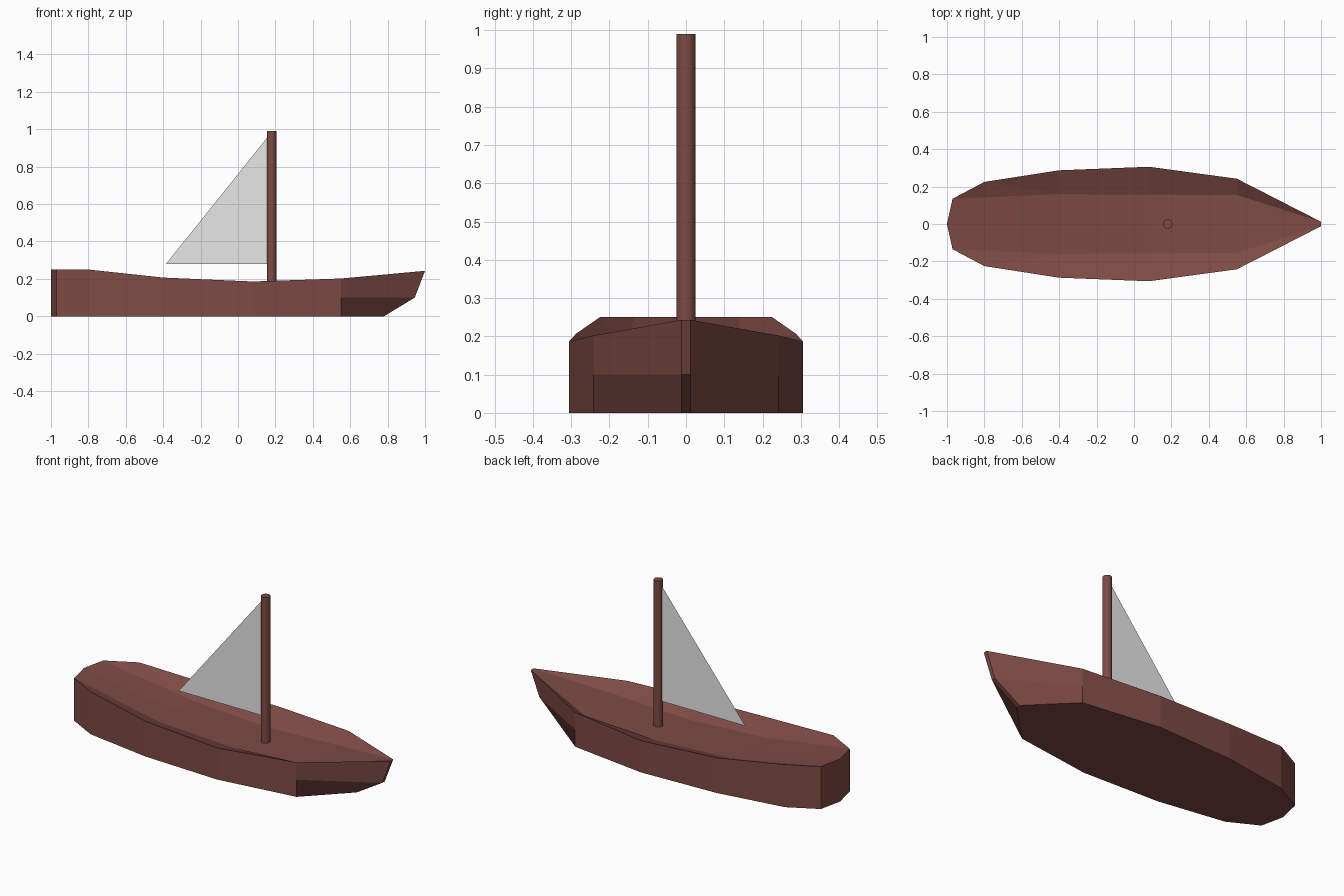
import bpy, bmesh

if "Cube" in bpy.data.objects:
    bpy.data.objects.remove(bpy.data.objects["Cube"])

def material(name, rgb):
    m = bpy.data.materials.new(name)
    m.diffuse_color = (*rgb, 1)
    m.use_nodes = True
    m.node_tree.nodes["Principled BSDF"].inputs["Base Color"].default_value = m.diffuse_color
    return m

wood = material("brown wood", (0.21, 0.07, 0.058))
cloth = material("sail cloth", (0.8, 0.8, 0.8))

def mesh_object(name, bm, mat):
    me = bpy.data.meshes.new(name)
    bm.to_mesh(me)
    bm.free()
    me.materials.append(mat)
    ob = bpy.data.objects.new(name, me)
    bpy.context.collection.objects.link(ob)
    return ob

# Hull stations from stern to bow: (x, half width)
plan = [(-1, 0.0), (-0.97, 0.135), (-0.8, 0.225), (-0.4, 0.287), (0.08, 0.306), (0.55, 0.242)]
sheer = [0.25, 0.25, 0.25, 0.207, 0.186, 0.202]
# Sunken deck line, inside the rail: (x, half width, z)
floor_line = [(-0.4, 0.16, 0.155), (0.08, 0.157, 0.13), (0.55, 0.155, 0.15)]

bm = bmesh.new()
for s in (-1, 1):
    def v(x, y, z):
        return bm.verts.new((x, s * y, z))

    def face(*vs):
        bm.faces.new(vs)

    # Side rows: keel, chine and rail, each ending at the raked bow
    keel = [v(x, y, 0) for x, y in plan] + [v(0.78, 0.012, 0)]
    chine = [v(x, y, 0.1) for x, y in plan] + [v(0.945, 0.012, 0.1)]
    rail = [v(x, y, z) for (x, y), z in zip(plan, sheer)] + [v(1, 0.012, 0.243)]
    for lo, hi in ((keel, chine), (chine, rail)):
        for i in range(6):
            face(lo[i], lo[i + 1], hi[i + 1], hi[i])

    # Bow stem strip, half on each side
    stem = [v(0.78, 0, 0), v(0.945, 0, 0.1), v(1, 0, 0.243)]
    face(keel[6], stem[0], stem[1], chine[6])
    face(chine[6], stem[1], stem[2], rail[6])

    # Flat bottom half
    face(*keel, stem[0])

    # Deck: sloping side strip and lower middle
    inner = [v(*p) for p in floor_line]
    mid = [v(x, 0, z) for x, y, z in floor_line]
    face(rail[1], rail[2], inner[0])
    for i in range(2):
        face(inner[i], rail[i + 3], rail[i + 4], inner[i + 1])
        face(mid[i], inner[i], inner[i + 1], mid[i + 1])
    face(rail[2], rail[3], inner[0])
    face(inner[2], rail[5], rail[6])
    face(rail[0], rail[1], inner[0], mid[0])
    face(mid[2], inner[2], rail[6], stem[2])
bmesh.ops.remove_doubles(bm, verts=bm.verts, dist=0.0005)
bmesh.ops.recalc_face_normals(bm, faces=bm.faces)
mesh_object("hull", bm, wood)

# Mast
bpy.ops.mesh.primitive_cylinder_add(vertices=24, radius=0.025, depth=0.87, location=(0.18, 0, 0.555))
mast = bpy.context.object
mast.name = "mast"
mast.data.materials.append(wood)
bpy.ops.object.shade_smooth_by_angle()

# Triangular sail, a single sheet
bm = bmesh.new()
bm.faces.new([bm.verts.new(p) for p in ((-0.385, 0, 0.28), (0.157, 0, 0.28), (0.157, 0, 0.957))])
mesh_object("sail", bm, cloth)
